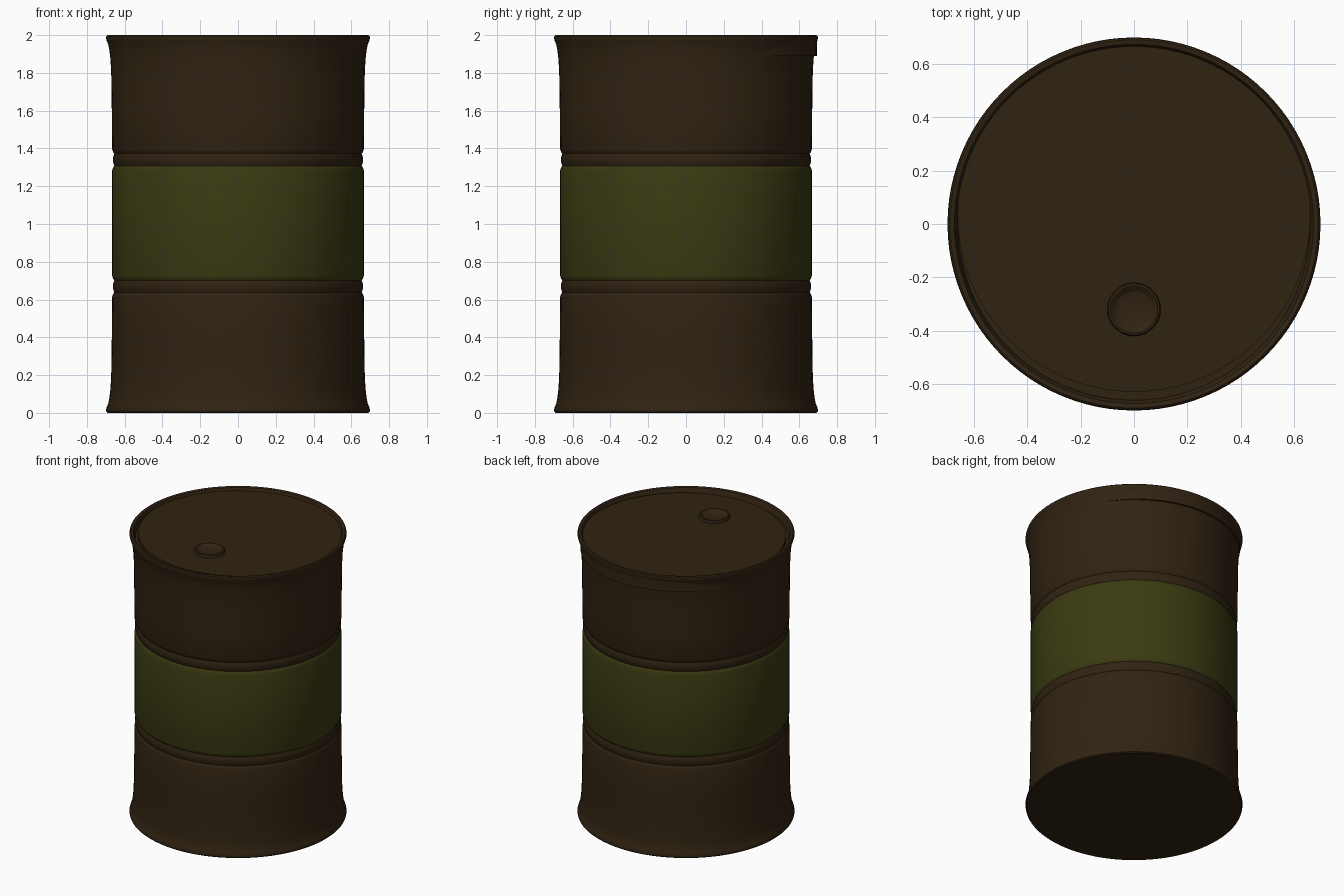
import bpy, bmesh, math

if "Cube" in bpy.data.objects:
    bpy.data.objects.remove(bpy.data.objects["Cube"])

SEG = 96


def material(name, rgb):
    m = bpy.data.materials.new(name)
    m.diffuse_color = (*rgb, 1)
    m.use_nodes = True
    m.node_tree.nodes["Principled BSDF"].inputs["Base Color"].default_value = m.diffuse_color
    return m


brown = material("dark brown paint", (0.030, 0.0168, 0.0060))
green = material("olive green paint", (0.043, 0.043, 0.0062))


def lathe(name, profile, mats, centre=(0, 0), seg=SEG, rule=None):
    """Spin (radius, z) points round a vertical axis; radius 0 makes a pole."""
    bm = bmesh.new()
    rings = []
    for r, z in profile:
        n = 1 if r == 0 else seg
        rings.append([bm.verts.new((r * math.cos(2 * math.pi * i / seg),
                                    r * math.sin(2 * math.pi * i / seg), z))
                      for i in range(n)])
    for a, b in zip(rings, rings[1:]):
        for i in range(seg):
            j = (i + 1) % seg
            if len(a) == 1:
                f = (a[0], b[j], b[i])
            elif len(b) == 1:
                f = (a[i], a[j], b[0])
            else:
                f = (a[i], a[j], b[j], b[i])
            face = bm.faces.new(f)
            if rule:
                face.material_index = rule(face.calc_center_median())
    bmesh.ops.recalc_face_normals(bm, faces=bm.faces)
    me = bpy.data.meshes.new(name)
    bm.to_mesh(me)
    bm.free()
    for m in mats:
        me.materials.append(m)
    ob = bpy.data.objects.new(name, me)
    ob.location = (centre[0], centre[1], 0)
    bpy.context.collection.objects.link(ob)
    bpy.ops.object.select_all(action='DESELECT')
    ob.select_set(True)
    bpy.context.view_layer.objects.active = ob
    bpy.ops.object.shade_smooth_by_angle(angle=math.radians(35))
    return ob


# Drum body: flared ends, two rolled hoops, green band between them
flare = [(0.690, 0.0), (0.697, 0.006), (0.699, 0.016), (0.695, 0.03), (0.687, 0.05),
         (0.681, 0.08), (0.676, 0.12), (0.672, 0.18), (0.670, 0.25), (0.668, 0.42)]


def hoop(z):
    return [(0.666, z - 0.055), (0.662, z - 0.042), (0.655, z - 0.032), (0.660, z - 0.018),
            (0.663, z), (0.660, z + 0.018), (0.655, z + 0.032), (0.662, z + 0.042),
            (0.666, z + 0.055)]


rim = [(0.682, 2.0), (0.673, 1.996), (0.667, 1.985), (0.660, 1.955), (0, 1.955)]
profile = ([(0, 0)] + flare + hoop(0.67) + hoop(1.34)
           + [(r, 2.0 - z) for r, z in reversed(flare)] + rim)
lathe("drum_body", profile, [brown, green],
      rule=lambda c: 1 if 0.70 < c.z < 1.308 and c.xy.length > 0.6 else 0)

# Lid disc, set slightly towards the back so its edge shows under the rim
lathe("lid", [(0, 1.89), (0.661, 1.89), (0.661, 1.978), (0, 1.978)],
      [brown], centre=(0, 0.032))

# Filler cap: raised ring with a sunken centre
lathe("filler_cap", [(0.100, 1.97), (0.100, 1.988), (0.096, 1.996), (0.088, 1.998),
                     (0.082, 1.995), (0.070, 1.983), (0.066, 1.981), (0, 1.981)],
      [brown], centre=(0, -0.32), seg=48)
